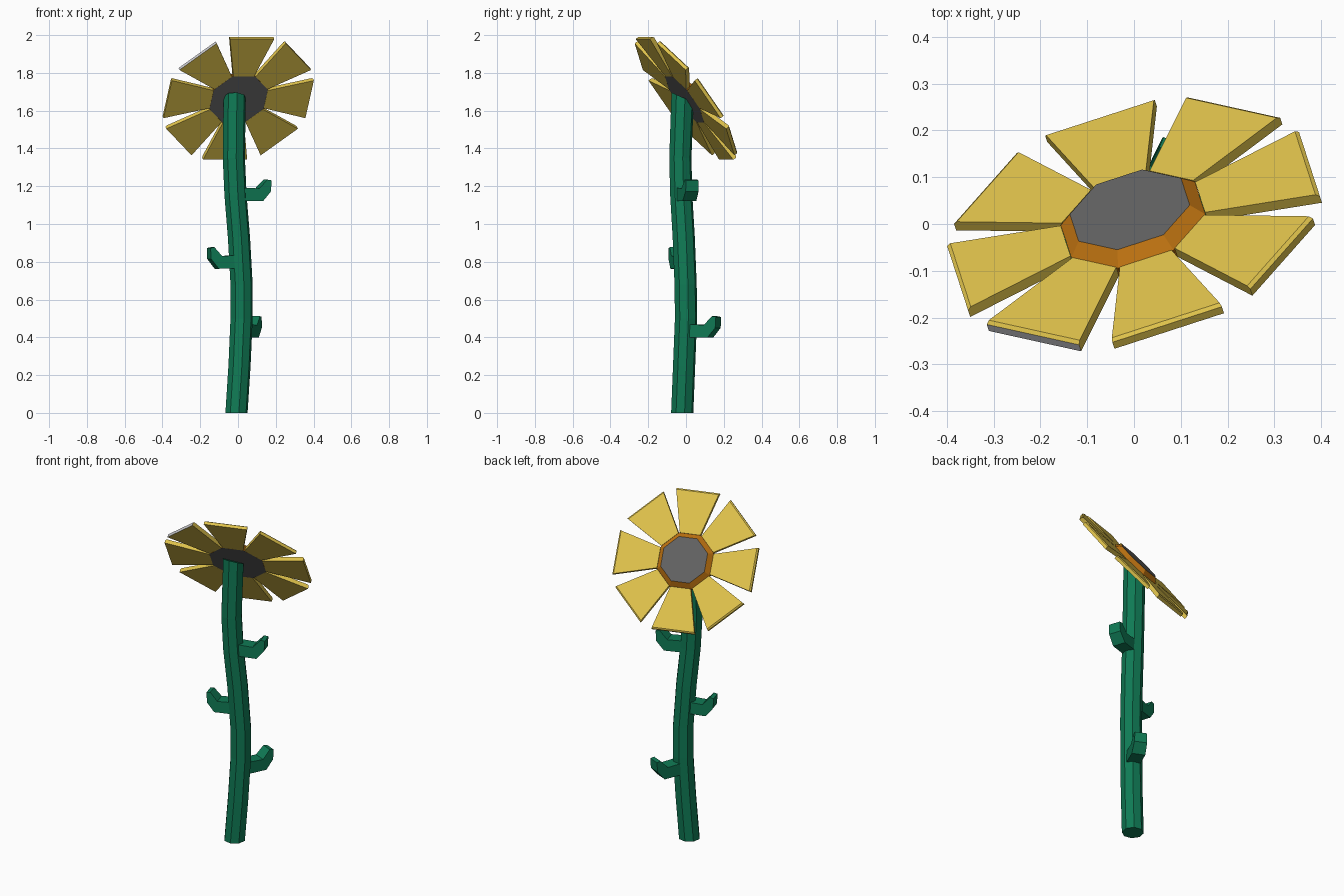
import bpy, bmesh, math
from mathutils import Vector, Matrix

if "Cube" in bpy.data.objects:
    bpy.data.objects.remove(bpy.data.objects["Cube"])


def material(name, rgb):
    m = bpy.data.materials.new(name)
    m.diffuse_color = (*rgb, 1)
    m.use_nodes = True
    m.node_tree.nodes["Principled BSDF"].inputs["Base Color"].default_value = m.diffuse_color
    return m


GREEN = material("stem green", (0.005, 0.195, 0.09))
YELLOW = material("petal yellow", (0.75, 0.55, 0.072))
ORANGE = material("rim orange", (0.56, 0.185, 0.006))
GREY = material("seed grey", (0.125, 0.125, 0.125))
PALE = material("pale grey", (0.6, 0.6, 0.62))


def finish(name, bm, mats, matrix=None):
    bmesh.ops.recalc_face_normals(bm, faces=bm.faces)
    me = bpy.data.meshes.new(name)
    bm.to_mesh(me)
    bm.free()
    for m in mats:
        me.materials.append(m)
    ob = bpy.data.objects.new(name, me)
    bpy.context.collection.objects.link(ob)
    if matrix:
        ob.matrix_world = matrix
    return ob


def loft(bm, rings):
    """Skin a list of equal-length point rings and cap both ends."""
    vs = [[bm.verts.new(p) for p in r] for r in rings]
    n = len(rings[0])
    for a, b in zip(vs, vs[1:]):
        for i in range(n):
            j = (i + 1) % n
            bm.faces.new((a[i], a[j], b[j], b[i]))
    caps = (bm.faces.new(vs[0][::-1]), bm.faces.new(vs[-1]))
    return caps


# Curved octagonal stem, with a top that slopes to meet the head
path = [(-.008, -.02, 0), (.008, -.01, .25), (.019, 0, .5), (.019, -.002, .68),
        (.005, -.012, .93), (-.013, -.025, 1.15), (-.022, -.03, 1.35), (-.018, -.018, 1.67)]
rings = []
for k, (x, y, z) in enumerate(path):
    slope = -0.45 if k == len(path) - 1 else 0
    ring = []
    for i in range(8):
        a = math.radians(45 * i + 12)
        dx, dy = .06 * math.cos(a), .06 * math.sin(a)
        ring.append((x + dx, y + dy, z + slope * dy))
    rings.append(ring)
bm = bmesh.new()
loft(bm, rings)
finish("stem", bm, [GREEN])

# Three upturned leaves (r, z, half width) around the stem
profile = [(.02, -.04, .038), (.02, .03, .038), (.12, .025, .038), (.165, .072, .034),
           (.188, .068, .034), (.185, .01, .036), (.14, -.042, .038)]
for name, pos, deg, s in (("upper_leaf", (-.012, -.025, 1.163), 18, 1.0),
                          ("middle_leaf", (.012, -.008, .805), 197, 0.93),
                          ("lower_leaf", (.018, 0, .44), 66, 1.0)):
    bm = bmesh.new()
    loft(bm, [[(r * s, side * w, z) for r, z, w in profile] for side in (-1, 1)])
    finish(name, bm, [GREEN], Matrix.Translation(pos) @ Matrix.Rotation(math.radians(deg), 4, 'Z'))

# Tilted frame of the flower head: local y is up the disc, z is its face
n = Vector((-.25, .77, .588)).normalized()
w = (Vector((0, 0, 1)) - n * n.z).normalized()
u = w.cross(n)
head = Matrix((u, w, n)).transposed().to_4x4()
head.translation = (0, 0.003, 1.668)


def octagon(r, z):
    return [(r * math.cos(math.radians(45 * i + 22.5)),
             r * math.sin(math.radians(45 * i + 22.5)), z) for i in range(8)]


# Centre disc: grey front and back, sloped orange rim
bm = bmesh.new()
caps = loft(bm, [octagon(.163, -.014), octagon(.163, .008), octagon(.135, .036)])
for f in bm.faces:
    f.material_index = 1 if f in caps else 0
finish("flower_centre", bm, [ORANGE, GREY], head)

# Eight wedge petals with a small chamfer at the tip; one has a pale tip
petal = [(.151, -.014, .058), (.395, -.014, .123), (.395, .004, .123),
         (.387, .010, .121), (.151, .010, .058)]
for k in range(8):
    bm = bmesh.new()
    loft(bm, [[(side * hw, d, z) for d, z, hw in petal] for side in (-1, 1)])
    if k == 1:
        for f in bm.faces:
            if min(v.co.y for v in f.verts) > .39:
                f.material_index = 1
    finish(f"petal_{k + 1}", bm, [YELLOW, PALE],
           head @ Matrix.Rotation(math.radians(-45 * k), 4, 'Z'))
